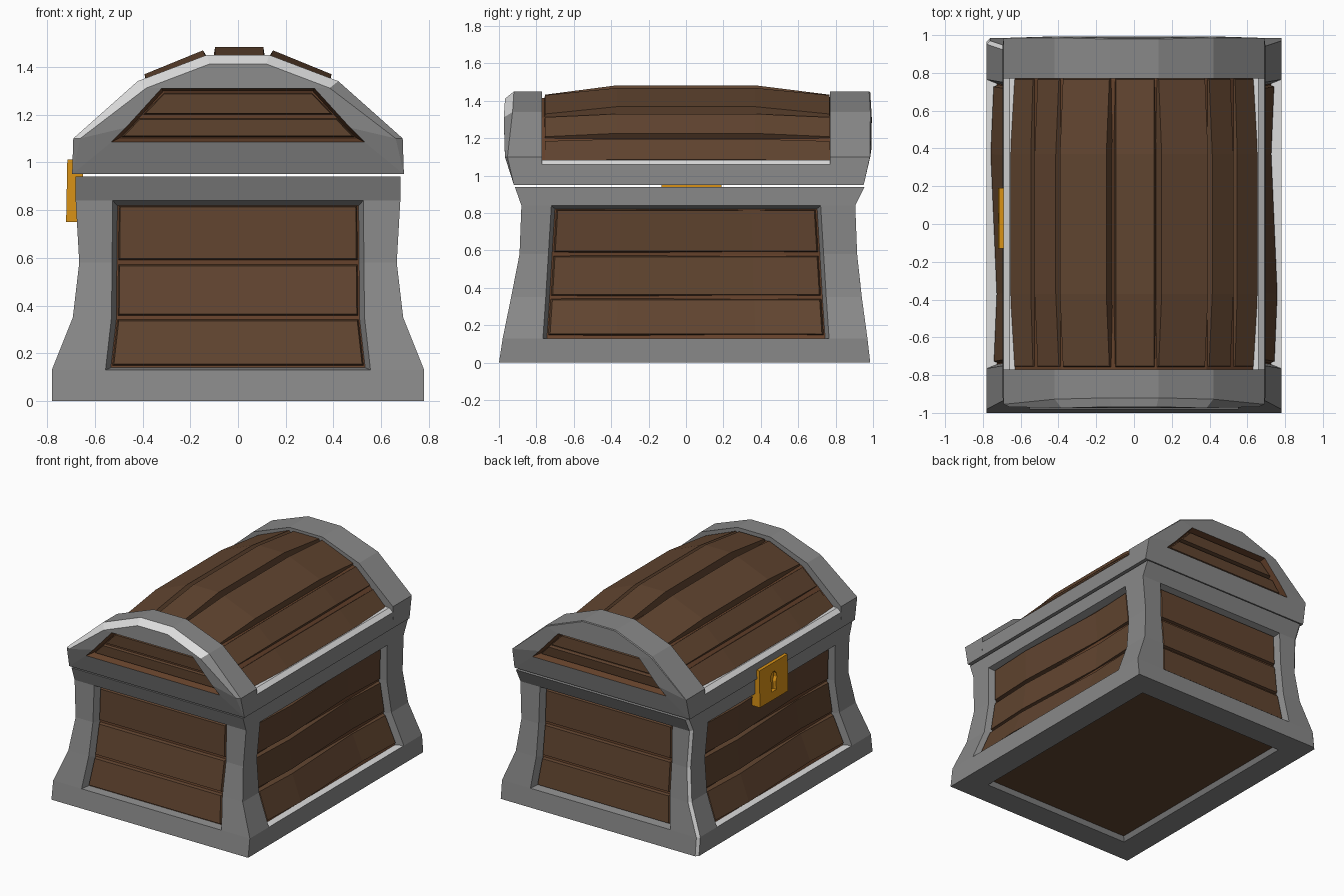
import bpy, bmesh, math
from mathutils import Vector

if "Cube" in bpy.data.objects:
    bpy.data.objects.remove(bpy.data.objects["Cube"])


def mat(name, rgb):
    m = bpy.data.materials.new(name)
    m.diffuse_color = (*rgb, 1)
    m.use_nodes = True
    m.node_tree.nodes["Principled BSDF"].inputs["Base Color"].default_value = m.diffuse_color
    return m


MATS = [mat("grey metal", (.25, .25, .25)), mat("worn bright edge", (.72, .72, .72)),
        mat("plank wood", (.118, .058, .029)), mat("seam wood", (.13, .054, .024)),
        mat("gold", (.70, .29, .008))]
GREY, LIGHT, WOOD, SEAM, GOLD = range(5)


def finish(name, bm, normals=True):
    bmesh.ops.remove_doubles(bm, verts=bm.verts, dist=1e-4)
    if normals:
        bmesh.ops.recalc_face_normals(bm, faces=bm.faces)
    me = bpy.data.meshes.new(name)
    bm.to_mesh(me)
    bm.free()
    for m in MATS:
        me.materials.append(m)
    ob = bpy.data.objects.new(name, me)
    bpy.context.collection.objects.link(ob)
    return ob


def lerp(table, z):
    for (a, va), (b, vb) in zip(table, table[1:]):
        if z <= b:
            t = max(0, (z - a) / (b - a))
            return va + (vb - va) * t
    return table[-1][1]


def loft(bm, rings, closed=True, mi=GREY):
    vs = [[bm.verts.new(p) for p in r] for r in rings]
    faces = []
    n = len(rings[0])
    for a, b in zip(vs, vs[1:]):
        for i in range(n if closed else n - 1):
            j = (i + 1) % n
            f = bm.faces.new((a[i], a[j], b[j], b[i]))
            f.material_index = mi
            faces.append(f)
    return vs, faces


def prism(bm, pts, y0, y1, mi):
    vs, fs = loft(bm, [[(x, y, z) for x, z in pts] for y in (y0, y1)], mi=mi)
    for ring in vs:
        bm.faces.new(ring).material_index = mi
    return fs


def plank(bm, P, us, v0, v1, mu, mv, top, deep):
    """Bevelled board on the surface P(u, v, depth)."""
    rings = []
    for k, u in enumerate(us):
        ut = u + (mu if k == 0 else -mu if k == len(us) - 1 else 0)
        rings.append([P(u, v0, deep), P(ut, v0 + mv, top), P(ut, v1 - mv, top), P(u, v1, deep)])
    vs, _ = loft(bm, rings, mi=WOOD)
    for r in (vs[0], vs[-1]):
        bm.faces.new(r).material_index = WOOD


# Flared outline of the base: half width, front depth and back depth by height
ROWS = [0, .13, .35, .58, .84, .94]
HX = list(zip(ROWS, (.78, .78, .692, .665, .68, .68)))
YF = list(zip(ROWS, (1.0, .98, .935, .89, .88, .915)))
YB = list(zip(ROWS, (.985, .97, .94, .915, .905, .955)))
PX = [(.13, .555), (.35, .53), (.84, .525)]      # panel half widths on the ends
PY = [(.13, .765), (.35, .75), (.84, .72)]       # panel half widths on the long sides
SIDES = [("x", 1), ("x", -1), ("y", 1), ("y", -1)]


def base_point(axis, s, u, z, d=0):
    if axis == "x":
        return Vector((s * (lerp(HX, z) - d), u, z))
    return Vector((u, s * (lerp(YB if s > 0 else YF, z) - d), z))


# Base frame with recessed panels
bm = bmesh.new()
panels = {}
for axis, s in SIDES:
    rings = []
    for z in ROWS:
        p = lerp(PY if axis == "x" else PX, z)
        lo, hi = (-lerp(YF, z), lerp(YB, z)) if axis == "x" else (-lerp(HX, z), lerp(HX, z))
        rings.append([base_point(axis, s, u, z) for u in (lo, -p, p, hi)])
    _, fs = loft(bm, rings, closed=False)
    panels[axis, s] = [fs[3 * r + 1] for r in (1, 2, 3)]
bmesh.ops.remove_doubles(bm, verts=bm.verts, dist=1e-4)
bmesh.ops.holes_fill(bm, edges=[e for e in bm.edges if e.is_boundary], sides=0)
bmesh.ops.recalc_face_normals(bm, faces=bm.faces)
for (axis, s), fs in panels.items():
    for f in fs:
        f.material_index = SEAM
    walls = bmesh.ops.inset_region(bm, faces=fs, thickness=.02, depth=-.05,
                                   use_even_offset=True)["faces"]
    for f in walls:
        low = f.calc_center_median().z < .18 and abs(f.normal.z) > .3
        f.material_index = LIGHT if axis == "x" and low else GREY
bottom = [f for f in bm.faces if f.normal.z < -.95 and f.calc_center_median().z < .01]
bmesh.ops.inset_region(bm, faces=bottom, thickness=.18, use_even_offset=True)
bmesh.ops.inset_region(bm, faces=bottom, thickness=.02, depth=-.03, use_even_offset=True)
for f in bottom:
    f.material_index = WOOD


# Worn corner edge at the back left
def at_corner(v):
    return abs(v.co.x + lerp(HX, v.co.z)) < .002 and abs(v.co.y - lerp(YB, v.co.z)) < .002


worn = [e for e in bm.edges if all(at_corner(v) for v in e.verts)]
for f in bmesh.ops.bevel(bm, geom=worn, offset=.018, segments=1, profile=.5,
                         affect='EDGES')["faces"]:
    f.material_index = LIGHT
finish("base_frame", bm, False)

# Base planks, three per side; the long sides are slightly warped
for axis, s in SIDES:
    bm = bmesh.new()

    def P(u, v, d):
        w = lerp(PY if axis == "x" else PX, v) - .022
        wave = -s * .016 * math.sin(u * math.pi) if axis == "x" else 0
        return base_point(axis, s, u * w, v, d - wave)
    us = (-1, -.5, .5, 1) if axis == "x" else (-1, 1)
    for v0, v1 in ((.145, .345), (.355, .575), (.587, .822)):
        plank(bm, P, us, v0, v1, .02, .009, .028, .07)
    finish("%s_planks" % {("x", 1): "right", ("x", -1): "left",
                          ("y", 1): "back", ("y", -1): "front"}[axis, s], bm)


# Lid end arches
def mirrored(half):
    return half + [(-x, z) for x, z in reversed(half)]


ARCH = mirrored([(-.695, .95), (-.69, 1.1), (-.42, 1.34), (-.13, 1.45)])
HOLE = mirrored([(-.53, 1.085), (-.47, 1.145), (-.32, 1.31), (-.13, 1.31)])
LF = [(.95, .92), (1.1, .968), (1.3, .975), (1.45, .965)]
LB = [(.95, .95), (1.1, .985), (1.2, 1.0), (1.45, .985)]

for s, name, table, k, ch in ((-1, "front", LF, .915, .045), (1, "back", LB, .99, .006)):
    def face_point(x, z, d=0):
        return Vector((x, s * (lerp(table, z) - d), z))
    bm = bmesh.new()
    inner = [(x, s * .77, z) for x, z in ARCH]
    edge = [face_point(x, z, ch if z > 1.2 else ch * .3 if z > 1 else 0) for x, z in ARCH]
    shrunk = [(x * k, 1 + (z - 1) * k) if z > 1.2 else (x * (1 + k) / 2, z) if z > 1 else (x, z)
              for x, z in ARCH]
    face = [face_point(x, z) for x, z in shrunk]
    vs, fs = loft(bm, [inner, edge, face, [face_point(x, z) for x, z in HOLE]])
    bm.faces.new(vs[0])
    hole = bm.faces.new(vs[-1])
    hole.material_index = SEAM
    if s < 0:
        for f in fs[8:16]:
            c = f.calc_center_median()
            if c.z > 1.05 and c.x < .35:
                f.material_index = LIGHT
    bmesh.ops.remove_doubles(bm, verts=bm.verts, dist=1e-4)
    bmesh.ops.recalc_face_normals(bm, faces=bm.faces)
    bmesh.ops.inset_region(bm, faces=[hole], thickness=.015, depth=-.05, use_even_offset=True)
    finish(name + "_lid_arch", bm, False)

    bm = bmesh.new()

    def Q(u, v, d):
        return face_point(u * (.5 - (v - 1.1) * .98), v, d)
    for v0, v1 in ((1.103, 1.188), (1.197, 1.294)):
        plank(bm, Q, (-1, 1), v0, v1, .025, .008, .03, .07)
    finish(name + "_lid_end_planks", bm)

# Lid side rails with a bright ledge
for s, name in ((1, "right"), (-1, "left")):
    bm = bmesh.new()
    pts = [(.695, .95), (.69, 1.06), (.66, 1.085), (.6, 1.085), (.6, .95)]
    fs = prism(bm, [(s * x, z) for x, z in pts], -.8, .8, GREY)
    for f in fs[1:3]:
        f.material_index = LIGHT
    finish(name + "_lid_rail", bm)

# Lid barrel under the planks
bm = bmesh.new()
prism(bm, mirrored([(-.63, .95), (-.63, 1.085), (-.385, 1.31), (-.12, 1.415)]), -.8, .8, SEAM)
finish("lid_barrel", bm)

# Lid planks: segment of the arch, then offset at the ends and in the middle
BOARDS = [((.662, 1.083), (.543, 1.205), -.02, -.004), ((.53, 1.217), (.405, 1.333), -.02, .004),
          ((.392, 1.345), (.13, 1.452), -.02, .022)]
BOARDS += [((-bx, bz), (-ax, az), e, m) for (ax, az), (bx, bz), e, m in BOARDS]
BOARDS.append(((.115, 1.455), (-.105, 1.455), -.022, .028))
bm = bmesh.new()
for a, b, end, mid in BOARDS:
    a, b = Vector((a[0], 0, a[1])), Vector((b[0], 0, b[1]))
    t = (b - a).normalized()
    n = Vector((t.z, 0, -t.x))

    def R(u, v, d):
        off = mid if abs(u) < .5 else end
        return a + t * v + n * (off - d) + Vector((0, u, 0))
    plank(bm, R, (-.765, -.37, .37, .778), 0, (b - a).length, .012, .009, 0, .055)
finish("lid_planks", bm)

# Lock plate with a keyhole cut into it
bm = bmesh.new()
prism(bm, [(-.72, .75), (-.715, 1.012), (-.65, 1.012), (-.65, .75)], -.13, .19, GOLD)
lock = finish("lock_plate", bm)
bm = bmesh.new()
key = [(.03 + .036 * math.sin(t), .905 + .045 * math.cos(t))
       for t in (math.radians(-140 + 40 * i) for i in range(8))]
key += [(.058, .81), (.002, .81)]
vs, _ = loft(bm, [[(x, y, z) for y, z in key] for x in (-.76, -.692)], mi=GOLD)
for r in vs:
    bm.faces.new(r).material_index = GOLD
cutter = finish("keyhole_cutter", bm)
cutter.hide_render = True
mod = lock.modifiers.new("keyhole", 'BOOLEAN')
mod.operation, mod.object, mod.solver = 'DIFFERENCE', cutter, 'EXACT'
bpy.context.view_layer.objects.active = lock
bpy.ops.object.modifier_apply(modifier=mod.name)
bpy.data.objects.remove(cutter)
